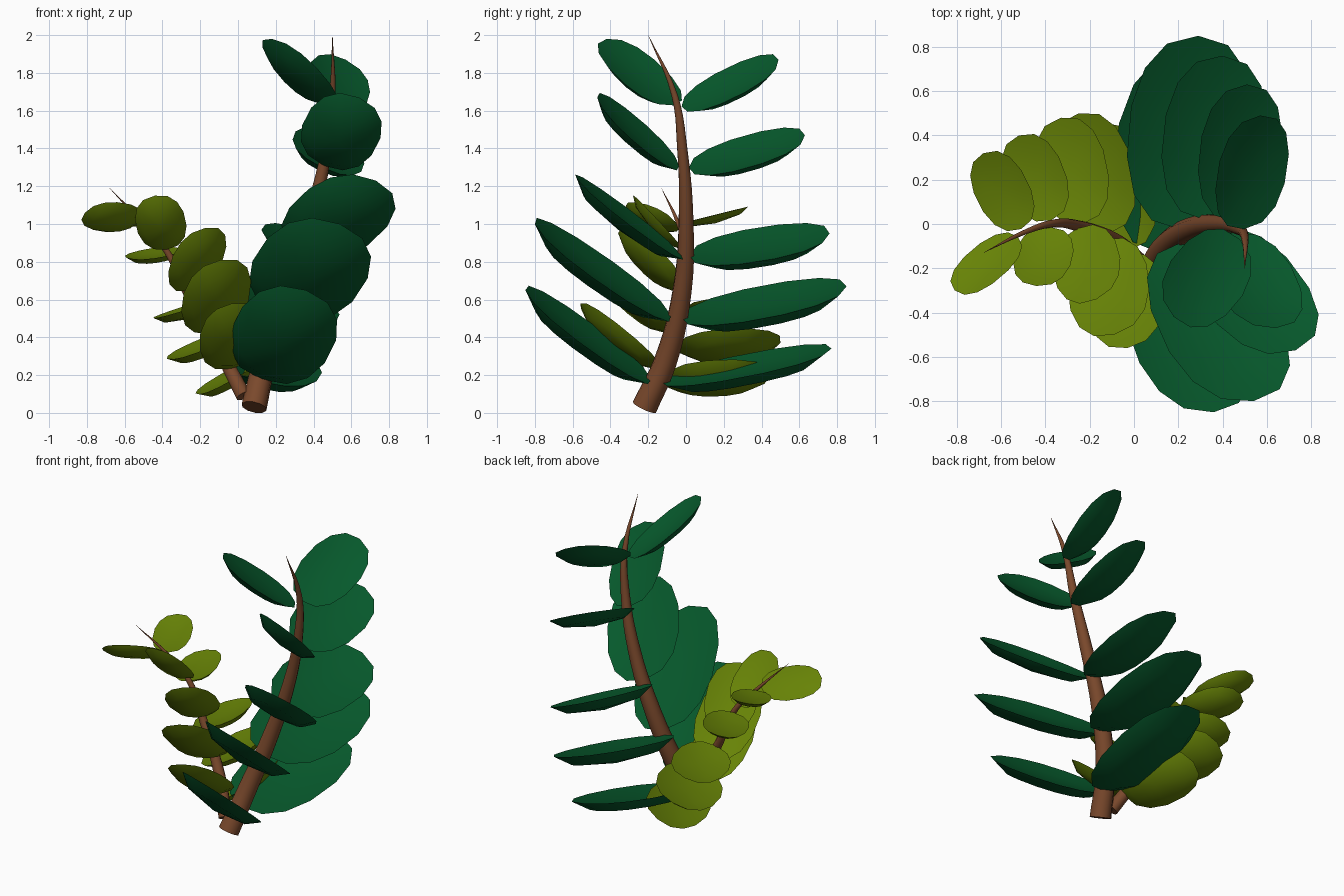
import bpy, bmesh, math
from mathutils import Vector, Matrix

if "Cube" in bpy.data.objects:
    bpy.data.objects.remove(bpy.data.objects["Cube"])


def material(name, rgb):
    m = bpy.data.materials.new(name)
    m.use_nodes = True
    m.diffuse_color = (*rgb, 1)
    m.node_tree.nodes["Principled BSDF"].inputs["Base Color"].default_value = (*rgb, 1)
    return m


DARK = material("dark_green", (0.002, 0.1, 0.025))
LIGHT = material("olive_green", (0.135, 0.225, 0.002))
BROWN = material("stem_brown", (0.195, 0.066, 0.025))


def select_only(ob):
    bpy.ops.object.select_all(action='DESELECT')
    ob.select_set(True)
    bpy.context.view_layer.objects.active = ob


def smooth(ob):
    select_only(ob)
    bpy.ops.object.shade_smooth_by_angle(angle=math.radians(45))


# Tapered stem: a round tube swept along a smooth path of points
def stem(name, path, thickness):
    cu = bpy.data.curves.new(name, 'CURVE')
    cu.dimensions = '3D'
    cu.bevel_depth = thickness
    cu.bevel_resolution = 3
    cu.use_fill_caps = True
    cu.resolution_u = 5
    spline = cu.splines.new('BEZIER')
    spline.bezier_points.add(len(path) - 1)
    bottom, top = path[0][2], path[-1][2]
    for knot, co in zip(spline.bezier_points, path):
        knot.co = co
        knot.radius = max(0.01, ((top - co[2]) / (top - bottom)) ** 0.75)
        knot.handle_left_type = knot.handle_right_type = 'AUTO'
    ob = bpy.data.objects.new(name, cu)
    bpy.context.collection.objects.link(ob)
    select_only(ob)
    bpy.ops.object.convert(target='MESH')
    ob = bpy.context.object
    ob.data.materials.clear()
    ob.data.materials.append(BROWN)
    smooth(ob)


# Point of a stem's path at a given height
def point_on_stem(path, height):
    for low, high in zip(path, path[1:]):
        if low[2] <= height <= high[2]:
            return Vector(low).lerp(Vector(high), (height - low[2]) / (high[2] - low[2]))


# Fleshy cupped leaf: oval rim, hollow upper face, rounded underside
def leaf(name, base, tip, width, roll, mat, sides=14):
    along = (tip - base).normalized()
    length = (tip - base).length
    side = along.cross(Vector((0, 0, 1))).normalized()
    side = Matrix.Rotation(math.radians(-roll), 3, along) @ side
    up = side.cross(along)
    middle = (base + tip) / 2
    bm = bmesh.new()

    def point(u, v, lift):
        return bm.verts.new(middle + along * u * length / 2
                            + side * v * width / 2 + up * lift * width)

    def ring(scale, lift):
        verts = []
        for i in range(sides):
            c, s = math.cos(math.tau * i / sides), math.sin(math.tau * i / sides)
            verts.append(point(math.copysign(abs(c) ** 0.9, c) * scale,
                               math.copysign(abs(s) ** 0.85, s) * scale, lift))
        return verts

    rim = ring(1, 0)
    upper_face = ring(0.62, -0.05), point(0, 0, -0.07)
    underside = ring(0.72, -0.12), point(0, 0, -0.18)
    for inner, centre in (upper_face, underside):
        for i in range(sides):
            j = (i + 1) % sides
            bm.faces.new((rim[i], rim[j], inner[j], inner[i]))
            bm.faces.new((inner[i], inner[j], centre))
    bmesh.ops.recalc_face_normals(bm, faces=bm.faces)
    mesh = bpy.data.meshes.new(name)
    bm.to_mesh(mesh)
    bm.free()
    mesh.materials.append(mat)
    ob = bpy.data.objects.new(name, mesh)
    bpy.context.collection.objects.link(ob)
    smooth(ob)


# Row of leaves growing from a stem, bottom to top
WIDTHS = (0.54, 0.59, 0.5, 0.41, 0.36)


def leaf_row(name, path, heights, tips, size, roll_rule, mat):
    for n, (height, tip, width) in enumerate(zip(heights, tips, WIDTHS)):
        base, tip = point_on_stem(path, height), Vector(tip)
        base += (tip - base).normalized() * size * 0.03
        leaf(f"{name}_{n + 1}", base, tip, width * size, roll_rule(n), mat)


# Main stem with its two rows of large leaves
main_path = [(0.085, -0.22, 0.03), (0.14, -0.11, 0.27), (0.26, -0.02, 0.65),
             (0.39, 0, 1.05), (0.47, -0.02, 1.4), (0.5, -0.06, 1.68), (0.5, -0.2, 2)]
main_heights = (0.16, 0.5, 0.83, 1.29, 1.61)
stem("main_stem", main_path, 0.068)
leaf_row("main_front_leaf", main_path, main_heights,
         [(0.36, -0.85, 0.65), (0.54, -0.8, 1), (0.73, -0.57, 1.23),
          (0.64, -0.47, 1.67), (0.18, -0.42, 1.98)],
         1, lambda n: 8 if n == 4 else 24 + 2 * n, DARK)
leaf_row("main_back_leaf", main_path, main_heights,
         [(0.23, 0.77, 0.34), (0.29, 0.85, 0.67), (0.4, 0.76, 0.95),
          (0.51, 0.63, 1.47), (0.57, 0.49, 1.87)],
         1, lambda n: -14 - 4 * n, DARK)

# Side stem with its two rows of small leaves
side_path = [(0.03, -0.18, 0.09), (-0.08, -0.08, 0.3), (-0.25, -0.01, 0.6),
             (-0.38, 0, 0.86), (-0.5, -0.04, 1), (-0.68, -0.13, 1.19)]
stem("side_stem", side_path, 0.042)
leaf_row("side_front_leaf", side_path, (0.22, 0.41, 0.63, 0.85, 1.01),
         [(-0.03, -0.56, 0.58), (-0.09, -0.5, 0.81), (-0.17, -0.34, 0.98),
          (-0.44, -0.28, 1.15), (-0.81, -0.3, 1.06)],
         0.65, lambda n: -40 if n == 4 else -13, LIGHT)
leaf_row("side_back_leaf", side_path, (0.18, 0.36, 0.56, 0.83, 1),
         [(-0.1, 0.45, 0.2), (-0.25, 0.5, 0.37), (-0.33, 0.48, 0.55),
          (-0.52, 0.4, 0.86), (-0.68, 0.32, 1.09)],
         0.68, lambda n: 30 - 6 * n, LIGHT)
